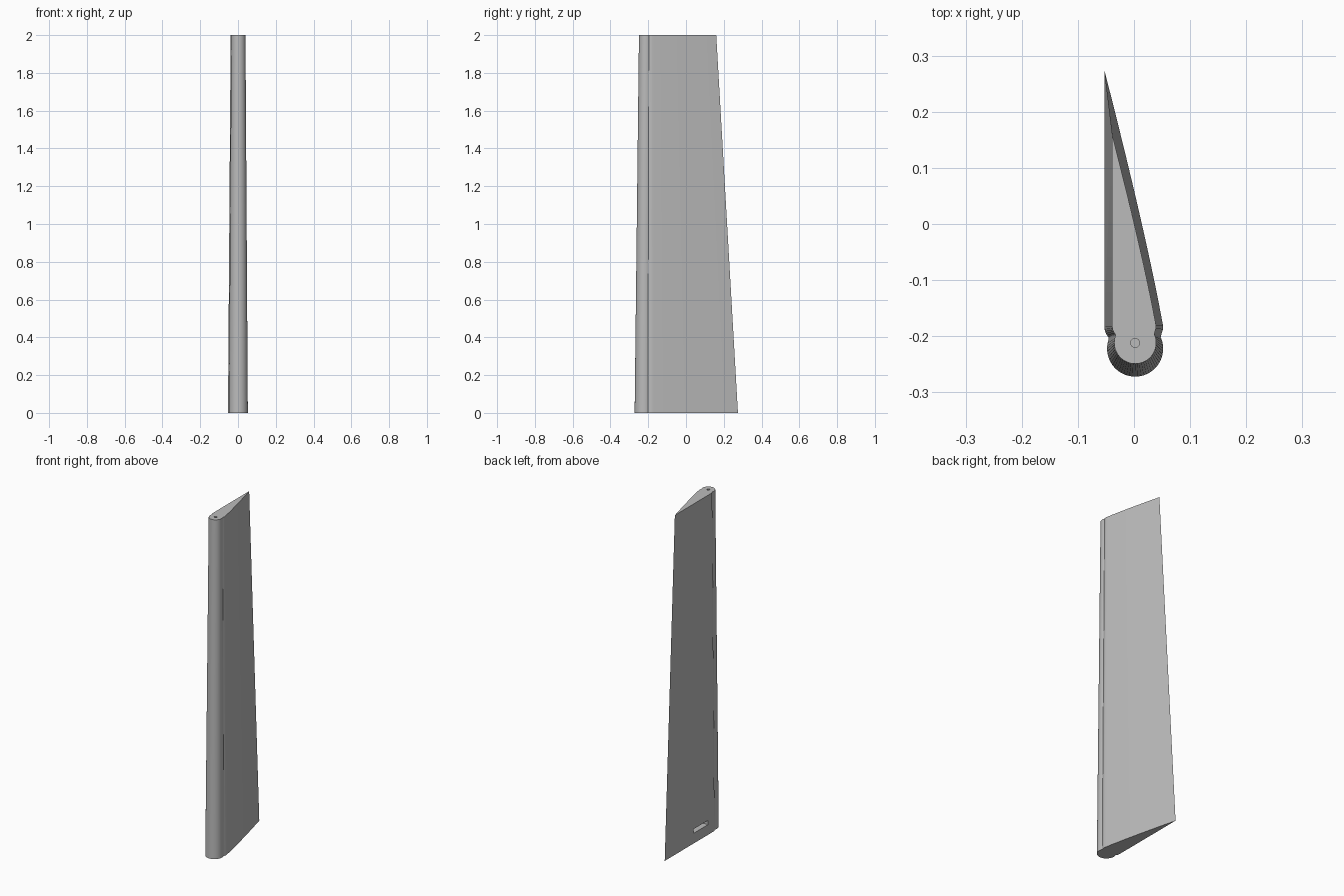
import bpy
import bmesh
from math import cos, sin, radians
from mathutils import Vector

if "Cube" in bpy.data.objects:
    bpy.data.objects.remove(bpy.data.objects["Cube"], do_unlink=True)

HEIGHT = 2.0
TIP_SCALE = 0.748
PIVOT = Vector((0.0026, -0.181))      # point the section tapers towards
NOSE = Vector((0.002, -0.222))        # centre of the round leading edge
NOSE_R = 0.05

grey = bpy.data.materials.new("plain grey")
grey.use_nodes = True
grey.diffuse_color = (0.5, 0.5, 0.5, 1)
grey.node_tree.nodes["Principled BSDF"].inputs["Base Color"].default_value = (0.5, 0.5, 0.5, 1)


def bezier(a, b, c, steps):
    a, b, c = Vector(a), Vector(b), Vector(c)
    ts = [i / steps for i in range(steps + 1)]
    return [a * (1 - t) ** 2 + b * 2 * t * (1 - t) + c * t * t for t in ts]


def section():
    """Round nose, shallow neck on both sides, bowed side and flat side."""
    nose = [NOSE + NOSE_R * Vector((cos(radians(a)), sin(radians(a))))
            for a in range(-198, 19, 6)]
    right_neck = bezier((0.0475, -0.202), (0.049, -0.195), (0.0515, -0.188), 4)
    bowed_side = bezier((0.0515, -0.18), (0.022, -0.018), (-0.053, 0.275), 28)
    left_neck = bezier((-0.053, -0.184), (-0.052, -0.194), (-0.0455, -0.202), 5)
    return nose + right_neck + bowed_side + left_neck


def make_object(name, bm):
    bmesh.ops.recalc_face_normals(bm, faces=bm.faces)
    mesh = bpy.data.meshes.new(name)
    bm.to_mesh(mesh)
    bm.free()
    obj = bpy.data.objects.new(name, mesh)
    bpy.context.collection.objects.link(obj)
    mesh.materials.append(grey)
    return obj


def prism(name, bottom, top):
    """Loft between two matching rings of points."""
    bm = bmesh.new()
    low, high = [[bm.verts.new(p) for p in ring] for ring in (bottom, top)]
    bm.faces.new(low[::-1])
    bm.faces.new(high)
    for i in range(len(low)):
        j = (i + 1) % len(low)
        bm.faces.new((low[i], low[j], high[j], high[i]))
    return make_object(name, bm)


def cut(target, cutter):
    cutter.hide_render = True
    mod = target.modifiers.new(cutter.name, "BOOLEAN")
    mod.operation = "DIFFERENCE"
    mod.solver = "EXACT"
    mod.object = cutter
    bpy.context.view_layer.objects.active = target
    bpy.ops.object.modifier_apply(modifier=mod.name)
    bpy.data.objects.remove(cutter, do_unlink=True)


# Tapered blade
outline = section()
blade = prism("blade",
              [(p.x, p.y, 0) for p in outline],
              [(*(PIVOT + (p - PIVOT) * TIP_SCALE), HEIGHT) for p in outline])

# Pin hole in the top end
circle = [(0.002 + 0.008 * cos(radians(a)), -0.212 + 0.008 * sin(radians(a)))
          for a in range(0, 360, 15)]
cut(blade, prism("pin_hole_cutter",
                 [(x, y, HEIGHT - 0.1) for x, y in circle],
                 [(x, y, HEIGHT + 0.1) for x, y in circle]))

# Slot low on the flat side
slot = [(-0.1, -0.13), (-0.02, -0.13), (-0.02, 0.005), (-0.1, 0.005)]
cut(blade, prism("slot_cutter",
                 [(x, y, 0.06) for x, y in slot],
                 [(x, y, 0.085) for x, y in slot]))

bpy.ops.object.select_all(action="DESELECT")
blade.select_set(True)
bpy.context.view_layer.objects.active = blade
bpy.ops.object.shade_smooth_by_angle(angle=radians(25))
